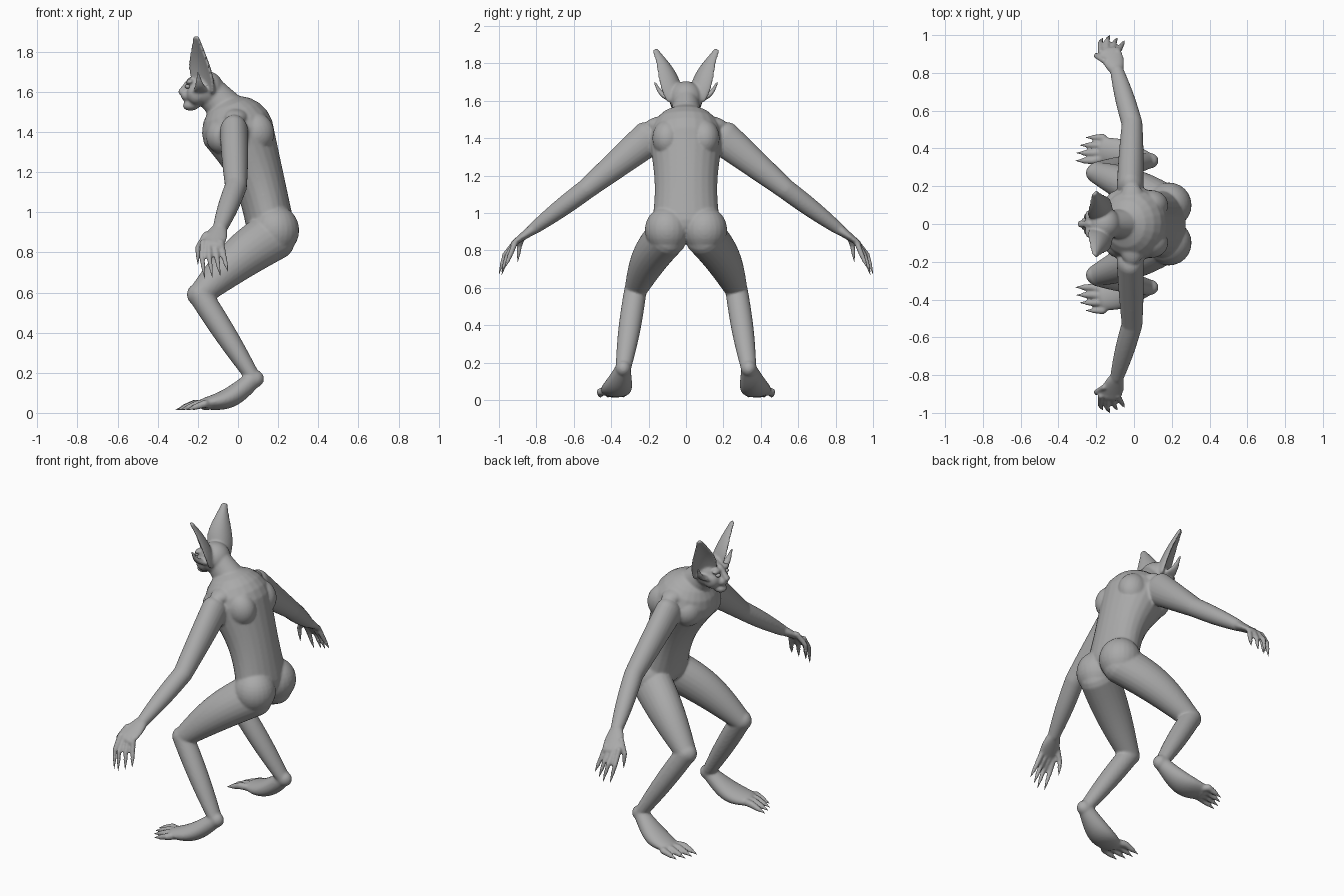
import bpy, bmesh, math
from mathutils import Vector, Matrix

old = bpy.data.objects.get("Cube")
if old:
    bpy.data.objects.remove(old, do_unlink=True)

GREY = (.4, .4, .4, 1)
skin = bpy.data.materials.new("grey_skin")
skin.use_nodes = True
skin.diffuse_color = GREY
skin.node_tree.nodes["Principled BSDF"].inputs["Base Color"].default_value = GREY

ACROSS, ALONG, DIAGONAL = (0, 1, 0), (1, 0, 0), (1, 1, 0)


def mix(pair, t):
    return pair[0] + (pair[1] - pair[0]) * t


def limb(bm, start, end, radii, flat=(1, 1), side=ACROSS, bulge=0, spread=0, bow=(0, 0, 0), cup=0):
    """Round-ended tapering limb. flat widens it towards side, bulge and spread
    swell its middle, bow bends its path and cup hollows its section."""
    start, end, bow, side = Vector(start), Vector(end), Vector(bow), Vector(side)
    axis = (end - start).normalized()
    across = (side - axis * side.dot(axis)).normalized()
    depth_dir = axis.cross(across)
    steps, segs, cap_steps = 16, 24, 5

    # Stations: position along the limb, push past its end, and ring scale
    cap = [(math.sin(a), math.cos(a)) for a in
           (math.radians(85) * (k + 1) / cap_steps for k in range(cap_steps))]
    stations = [(0, -push, size) for push, size in reversed(cap)]
    stations += [(k / steps, 0, 1) for k in range(steps + 1)]
    stations += [(1, push, size) for push, size in cap]

    rings = []
    for t, push, size in stations:
        swell = math.sin(math.pi * t)
        depth = mix(radii, t) + bulge * swell
        width = depth * (mix(flat, t) + spread * swell)
        centre = start.lerp(end, t) + bow * swell + axis * push * min(depth, width)
        ring = []
        for k in range(segs):
            c, s = math.cos(math.tau * k / segs), math.sin(math.tau * k / segs)
            offset = across * width * c + depth_dir * (depth * s + cup * width * c * c)
            ring.append(bm.verts.new(centre + offset * size))
        rings.append(ring)
    for low, high in zip(rings, rings[1:]):
        for k in range(segs):
            n = (k + 1) % segs
            bm.faces.new((low[k], low[n], high[n], high[k]))
    bm.faces.new(reversed(rings[0]))
    bm.faces.new(rings[-1])


def blob(bm, centre, radii, tilt=0):
    """Ellipsoid, tilted about y."""
    matrix = (Matrix.Translation(centre) @ Matrix.Rotation(tilt, 4, 'Y')
              @ Matrix.Diagonal((*radii, 1)))
    bmesh.ops.create_uvsphere(bm, u_segments=24, v_segments=16, radius=1, matrix=matrix)


def clawed_digit(base, bend, tip, radius, side):
    """Two-jointed finger or toe ending in a pointed claw."""
    bend, tip = Vector(bend), Vector(tip)
    limb(body, base, bend, (radius * 1.1, radius), side=side)
    limb(body, bend, bend.lerp(tip, .6), (radius, radius * .7), side=side)
    limb(claws, bend.lerp(tip, .4), tip, (radius * .75, .001), side=side)


def finish(bm, name, fused):
    """Make a mirrored object, optionally fused into one smooth surface."""
    bmesh.ops.recalc_face_normals(bm, faces=bm.faces)
    for face in bm.faces:
        face.smooth = True
    mesh = bpy.data.meshes.new(name)
    bm.to_mesh(mesh)
    bm.free()
    mesh.materials.append(skin)
    obj = bpy.data.objects.new(name, mesh)
    bpy.context.scene.collection.objects.link(obj)
    mirror = obj.modifiers.new("mirror", 'MIRROR')
    mirror.use_axis = (False, True, False)
    mirror.use_mirror_merge = False
    if fused:
        fuse = obj.modifiers.new("fuse", 'REMESH')
        fuse.mode = 'VOXEL'
        fuse.voxel_size = .007
        fuse.use_smooth_shade = True
        soften = obj.modifiers.new("soften", 'SMOOTH')
        soften.factor = .5
        soften.iterations = 6


body, claws, eyes = bmesh.new(), bmesh.new(), bmesh.new()

# Skeleton joints of one side
pelvis, chest = Vector((.155, 0, .96)), Vector((0, 0, 1.4))
shoulder, elbow = Vector((-.02, .2, 1.4)), Vector((-.01, .53, 1.13))
wrist, knuckles = Vector((-.09, .81, .92)), Vector((-.13, .92, .84))
hip, knee = Vector((.17, .1, .88)), Vector((-.19, .27, .59))
ankle, ball = Vector((.08, .335, .17)), Vector((-.16, .39, .045))

# Torso and neck
limb(body, pelvis, chest, (.12, .18), flat=(1.5, 1.1), bulge=-.02, bow=(.02, 0, 0))
limb(body, (0, 0, 1.46), (-.14, 0, 1.6), (.095, .08), flat=(1, .85))

# Chest muscle, shoulder blade, neck slope and buttock
blob(body, (-.08, .09, 1.38), (.08, .09, .09))
blob(body, (.09, .1, 1.4), (.09, .08, .1), -.3)
blob(body, (-.01, .1, 1.47), (.07, .12, .05))
blob(body, (.185, .1, .91), (.12, .12, .125))

# Arm and palm
limb(body, shoulder, elbow, (.095, .055), flat=(.75, 1), side=ALONG)
limb(body, elbow, wrist, (.055, .033), flat=(1, 1.1), side=ALONG, bulge=.005)
limb(body, wrist, knuckles, (.03, .014), flat=(1.2, 4), side=ALONG)

# Fingers fanned across the knuckles, then the thumb
for i in range(4):
    reach = 1 - .015 * abs(i - 1)
    clawed_digit((-.175 + .03 * i, .91, .85), (-.18 + .037 * i, reach - .03, .775),
                 (-.165 + .038 * i, reach, .67 + .004 * i * i), .014, ALONG)
clawed_digit((-.16, .865, .89), (-.2, .89, .825), (-.2, .9, .74), .014, ALONG)

# Leg, kneecap and foot
limb(body, hip, knee, (.125, .06), flat=(.85, 1), bulge=.012, bow=(0, .01, .02))
limb(body, knee, ankle, (.06, .036), flat=(1, 1.15), bulge=.007)
blob(body, knee, (.065, .055, .06))
blob(body, ankle, (.05, .042, .045))
limb(body, ankle, ball, (.045, .032), flat=(.9, 2.1), bulge=.012, bow=(0, 0, -.03))

# Toes, longest on the inside
for i in range(4):
    y, reach = .335 + .041 * i, -.31 + .006 * i * i
    clawed_digit((-.15, mix((y, ball.y), .3), .045), (reach + .09, y, .045),
                 (reach, y, .015), .02, ACROSS)

# Head: skull, cheek, brow, muzzle, jaw, lip and nose
blob(body, (-.16, 0, 1.615), (.09, .09, .09))
blob(body, (-.205, .035, 1.59), (.05, .05, .055))
blob(body, (-.24, .04, 1.65), (.02, .035, .014), -.3)
blob(body, (-.245, 0, 1.58), (.04, .04, .03))
blob(body, (-.23, 0, 1.535), (.045, .04, .028), -.2)
blob(body, (-.26, 0, 1.535), (.014, .024, .012))
limb(body, (-.235, 0, 1.66), (-.285, 0, 1.6), (.016, .014), flat=(1, 1.4))
blob(eyes, (-.25, .04, 1.627), (.014, .016, .011))

# Tall cupped ear with a small lobe beneath
limb(body, (-.15, .05, 1.62), (-.205, .16, 1.87), (.025, .01), flat=(2.4, 2), side=DIAGONAL,
     spread=1.7, bow=(0, -.02, 0), cup=.4)
limb(body, (-.185, .07, 1.61), (-.2, .165, 1.695), (.02, .008), flat=(2.2, 1), side=ALONG,
     bow=(0, .01, -.015), cup=.2)

finish(body, "body", True)
finish(claws, "claws", False)
finish(eyes, "eyes", False)
